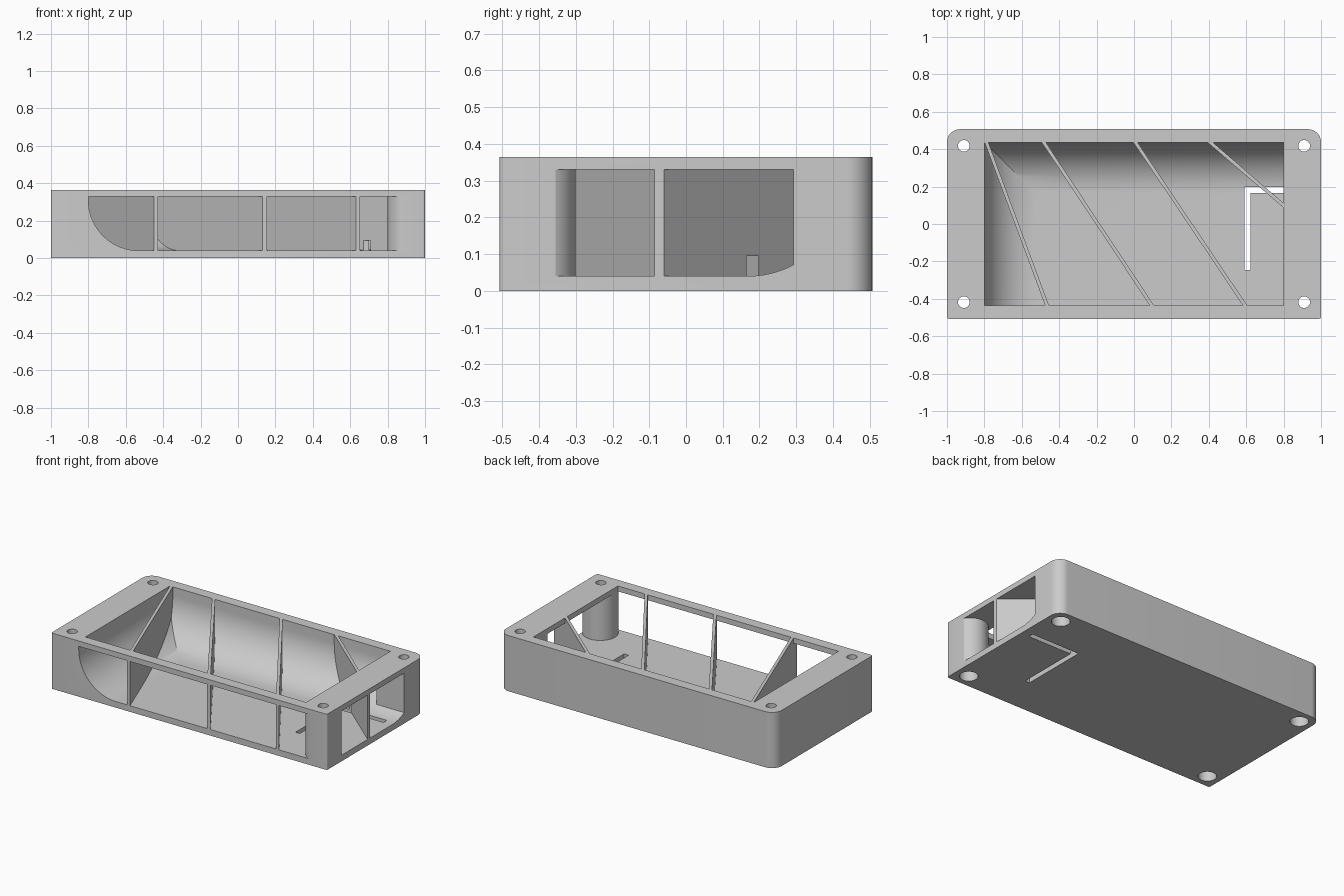
import bpy, bmesh, math
from mathutils import Vector

if "Cube" in bpy.data.objects:
    bpy.data.objects.remove(bpy.data.objects["Cube"])

HX, HY, HZ = 1.0, 0.507, 0.365      # outer half sizes and height
FLOOR, ROOF = 0.04, 0.33            # inner floor and underside of the rim
IX, IY, R = 0.8, 0.437, 0.27        # inner half sizes and scoop radius

grey = bpy.data.materials.new("light_grey")
grey.diffuse_color = (0.6, 0.6, 0.6, 1)
grey.use_nodes = True
grey.node_tree.nodes["Principled BSDF"].inputs["Base Color"].default_value = grey.diffuse_color


def arc(cx, cy, r, a0, a1, n):
    """Points along an arc, angles in degrees."""
    angles = [math.radians(a0 + (a1 - a0) * i / n) for i in range(n + 1)]
    return [(cx + r * math.cos(a), cy + r * math.sin(a)) for a in angles]


def prism(name, pts, lo, hi, axis="z"):
    """Extrude a 2D profile along an axis."""
    place = {"x": lambda p, t: (t, p[0], p[1]),
             "y": lambda p, t: (p[0], t, p[1]),
             "z": lambda p, t: (p[0], p[1], t)}[axis]
    bm = bmesh.new()
    base = bm.faces.new([bm.verts.new(place(p, lo)) for p in pts])
    out = bmesh.ops.extrude_face_region(bm, geom=[base])
    shift = Vector(place((0, 0), hi - lo))
    bmesh.ops.translate(bm, vec=shift,
                        verts=[g for g in out["geom"] if isinstance(g, bmesh.types.BMVert)])
    bmesh.ops.recalc_face_normals(bm, faces=bm.faces)
    me = bpy.data.meshes.new(name)
    bm.to_mesh(me)
    bm.free()
    me.materials.append(grey)
    ob = bpy.data.objects.new(name, me)
    bpy.context.collection.objects.link(ob)
    return ob


def combine(ob, tool, operation="DIFFERENCE"):
    """Apply a boolean and discard the tool."""
    tool.hide_render = True
    mod = ob.modifiers.new("cut", "BOOLEAN")
    mod.object, mod.operation, mod.solver = tool, operation, "EXACT"
    bpy.context.view_layer.objects.active = ob
    bpy.ops.object.modifier_apply(modifier=mod.name)
    bpy.data.objects.remove(tool)


# Outer block: large radius on the back corners, tiny one on the front
rb, rf = 0.07, 0.01
outline = (arc(HX - rb, HY - rb, rb, 0, 90, 12) + arc(rb - HX, HY - rb, rb, 90, 180, 12)
           + arc(rf - HX, rf - HY, rf, 180, 270, 4) + arc(HX - rf, rf - HY, rf, 270, 360, 4))
tray = prism("divided_tray", outline, 0, HZ)

# Cavity: scoop on the left crossed with scoop on the back, open to front, right and top
side = ([(-0.7, FLOOR)] + arc(IY - R, FLOOR + R, R, 270, 360, 28)
        + [(IY, 0.5), (-IY, 0.5), (-IY, ROOF), (-0.7, ROOF)])
front = ([(1.2, FLOOR), (1.2, ROOF), (IX, ROOF), (IX, 0.5), (-IX, 0.5)]
         + arc(R - IX, FLOOR + R, R, 180, 270, 28))
cavity = prism("cavity", side, -1.1, 1.3, "x")
combine(cavity, prism("left_scoop", front, -0.9, 0.9, "y"), "INTERSECT")

# Right-hand corner posts: square at the back, round at the front
back_post = [(IX, 0.293), (1.4, 0.293), (1.4, 0.8), (IX, 0.8)]
front_post = arc(0.907, -0.408, 0.107, 0, 270, 48) + [(0.907, -0.9), (1.4, -0.9), (1.4, -0.408)]
for pts in (back_post, front_post):
    combine(cavity, prism("post", pts, -0.1, 0.7))

# Slanted dividers, left standing by taking them out of the cavity
dividers = [((-0.79, 0.44), (-0.467, -0.43)), ((-0.485, 0.44), (0.092, -0.43)),
            ((0.005, 0.44), (0.59, -0.43)), ((0.403, 0.44), (1.0, -0.073))]
for start, end in dividers:
    a, b = Vector(start), Vector(end)
    d = (b - a).normalized()
    n = Vector((-d.y, d.x)) * 0.0095
    a, b = a - d * 0.2, b + d * 0.4
    combine(cavity, prism("divider", [a + n, b + n, b - n, a - n], -0.1, 0.7))
combine(tray, cavity)

# L-shaped slot through the floor, also notching the last divider
slot = [(0.59, -0.247), (0.622, -0.247), (0.622, 0.165), (0.94, 0.165), (0.94, 0.197), (0.59, 0.197)]
combine(tray, prism("slot", slot, -0.1, 0.095))

# Screw holes, counterbored from below
for x in (-0.91, 0.91):
    for y in (-0.418, 0.418):
        combine(tray, prism("screw_hole", arc(x, y, 0.031, 0, 348.75, 31), -0.1, 0.6))
        combine(tray, prism("counterbore", arc(x, y, 0.055, 0, 348.75, 31), -0.1, 0.335))

bpy.ops.object.select_all(action="DESELECT")
tray.select_set(True)
bpy.context.view_layer.objects.active = tray
bpy.ops.object.shade_smooth_by_angle(angle=math.radians(25))
